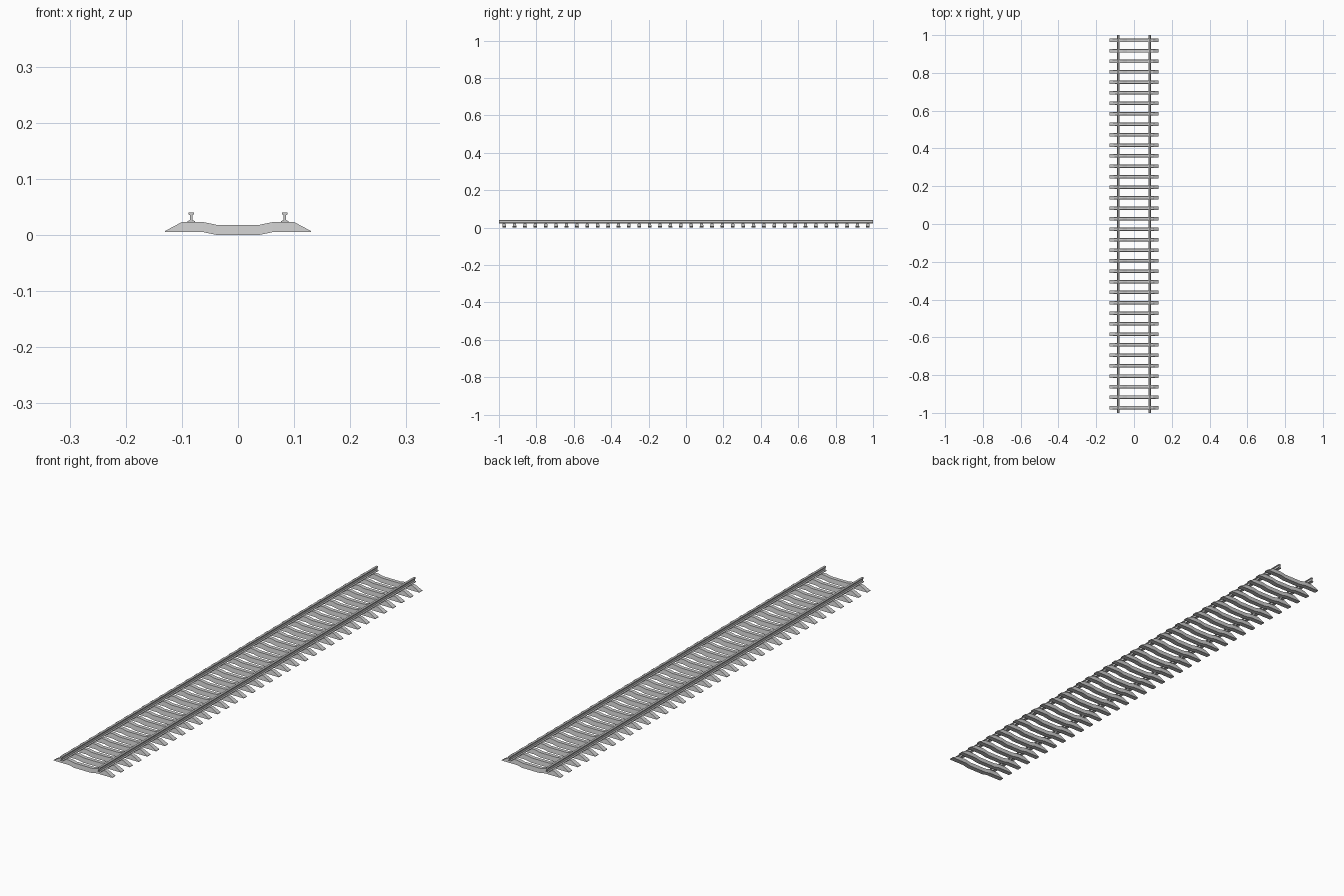
import bpy, bmesh

if "Cube" in bpy.data.objects:
    bpy.data.objects.remove(bpy.data.objects["Cube"])

def prism(name, stations, sections):
    """Skin a closed mesh through equal-length rings of points."""
    bm = bmesh.new()
    rings = [[bm.verts.new(p) for p in ring] for ring in sections]
    n = len(rings[0])
    for a, b in zip(rings, rings[1:]):
        for i in range(n):
            j = (i + 1) % n
            bm.faces.new((a[i], a[j], b[j], b[i]))
    bm.faces.new(rings[0])
    bm.faces.new(rings[-1])
    bmesh.ops.recalc_face_normals(bm, faces=bm.faces)
    mesh = bpy.data.meshes.new(name)
    bm.to_mesh(mesh)
    bm.free()
    obj = bpy.data.objects.new(name, mesh)
    bpy.context.collection.objects.link(obj)
    return obj

def mirrored(half):
    return half + [(-x, *rest) for x, *rest in reversed(half)]

# Sleeper: tapered block with dipped middle and sloped ends (x, bottom z, top z)
COUNT = 36
PITCH = 2 / COUNT
TOP_W, BOTTOM_W = 0.0075, 0.010
outline = mirrored([(-0.13, 0.005, 0.007), (-0.10, 0.005, 0.023),
                    (-0.062, 0.005, 0.023), (-0.038, 0.0, 0.018)])
def sleeper_ring(x, lo, hi):
    # side walls lean inwards with height
    w = BOTTOM_W + (TOP_W - BOTTOM_W) * (hi - lo) / 0.018
    return [(x, -BOTTOM_W, lo), (x, BOTTOM_W, lo), (x, w, hi), (x, -w, hi)]

sleeper = prism("sleepers", outline, [sleeper_ring(*s) for s in outline])
sleeper.location.y = -1 + PITCH / 2
array = sleeper.modifiers.new("row", 'ARRAY')
array.count = COUNT
array.use_relative_offset = False
array.use_constant_offset = True
array.constant_offset_displace = (0, PITCH, 0)

# Rails: foot, web and head profile (x, z) run along the full length
rail_profile = mirrored([(-0.0065, 0.0225), (-0.0065, 0.0245), (-0.002, 0.0265),
                         (-0.002, 0.0355), (-0.005, 0.0365), (-0.005, 0.0395),
                         (-0.004, 0.0403)])
for name, cx in (("left_rail", -0.0835), ("right_rail", 0.0835)):
    prism(name, None, [[(cx + x, y, z) for x, z in rail_profile] for y in (-1, 1)])
